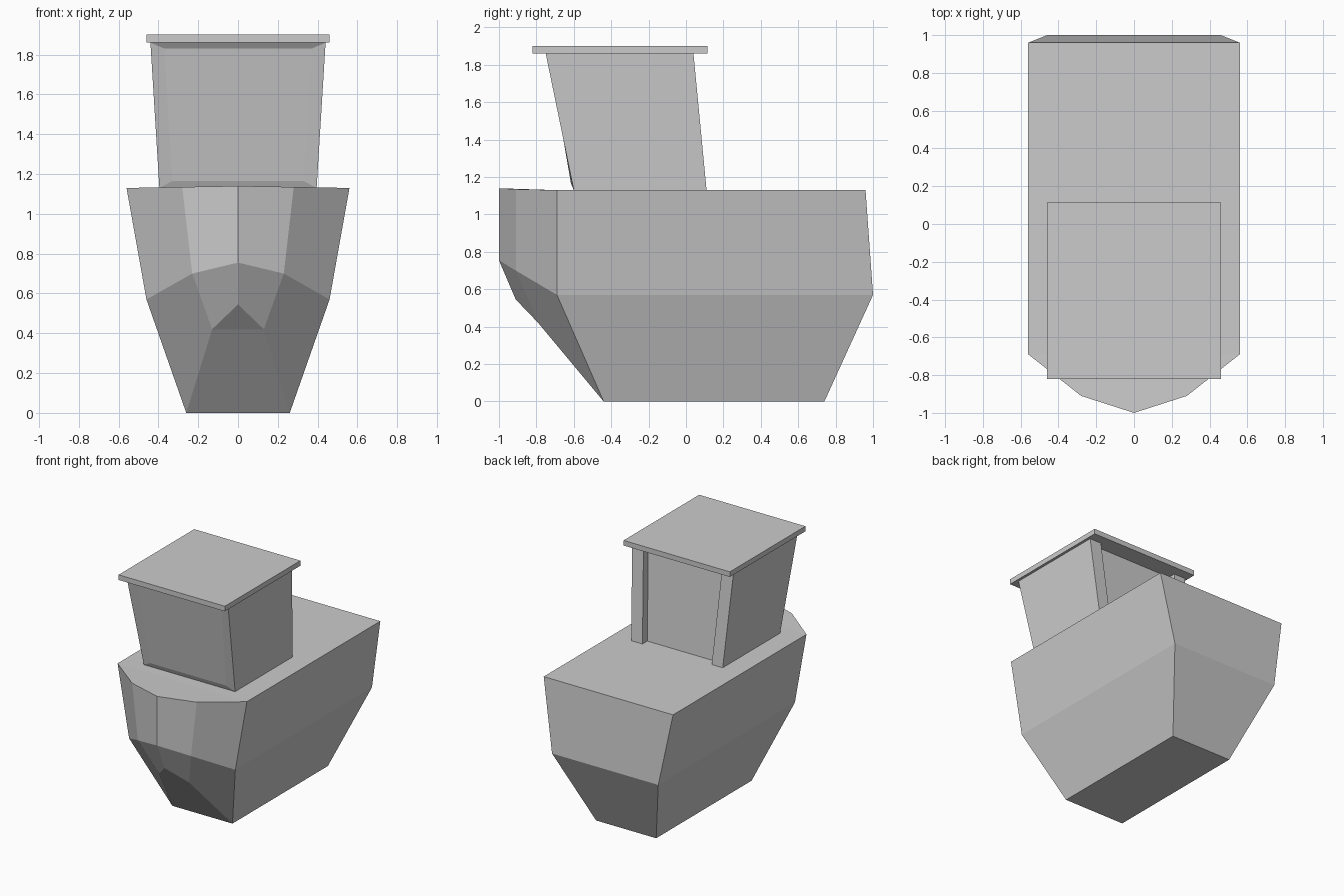
import bpy, bmesh

grey = bpy.data.materials.new("plain grey")
grey.diffuse_color = (0.6, 0.6, 0.6, 1)


def build(name, verts, faces):
    """Flat-shaded mesh object with consistent normals."""
    bm = bmesh.new()
    vs = [bm.verts.new(v) for v in verts]
    for f in faces:
        bm.faces.new([vs[i] for i in f])
    bmesh.ops.remove_doubles(bm, verts=bm.verts, dist=0.0005)
    bmesh.ops.recalc_face_normals(bm, faces=bm.faces)
    mesh = bpy.data.meshes.new(name)
    bm.to_mesh(mesh)
    bm.free()
    mesh.materials.append(grey)
    obj = bpy.data.objects.new(name, mesh)
    bpy.context.collection.objects.link(obj)
    return obj


def mirrored(verts, faces):
    """Add the x-mirrored half."""
    n = len(verts)
    both = verts + [(-x, y, z) for x, y, z in verts]
    return both, faces + [tuple(i + n for i in f) for f in faces]


# Hull: deck edge, chine, lower bow and keel plate (right half)
half = [
    (0.56, 0.96, 1.13), (0.56, -0.69, 1.13), (0.28, -0.91, 1.135), (0, -1, 1.14),   # deck 0-3
    (0.46, 1.0, 0.57), (0.46, -0.69, 0.57), (0.23, -0.91, 0.70), (0, -1, 0.755),    # chine 4-7
    (0.26, 0.74, 0), (0.26, -0.44, 0), (0.13, -0.79, 0.42), (0, -0.91, 0.545),      # keel 8-11
    (0, 0.96, 1.13), (0, 1.0, 0.57), (0, 0.74, 0), (0, -0.44, 0), (0, -0.79, 0.42), # centre 12-16
    (0, -0.69, 1.13),                                                               # deck centre 17
]
faces = [
    (0, 1, 5, 4), (1, 2, 6, 5), (2, 3, 7, 6),        # upper sides and bow
    (4, 5, 9, 8), (5, 6, 10, 9), (6, 7, 11, 10),     # lower sides and bow
    (10, 11, 16), (9, 10, 16, 15), (8, 9, 15, 14),   # stem wedge and bottom
    (0, 12, 13, 4), (4, 13, 14, 8),                  # stern
    (0, 1, 17, 12), (1, 2, 3, 17),                   # deck
]
build("hull", *mirrored(half, faces))

# Cabin: leaning walls, shaped front panel, shallow recess at the back
half = [
    (0.395, -0.60, 1.13), (0.395, 0.11, 1.13), (0.30, 0.11, 1.13), (0.30, 0.05, 1.13), (0, 0.05, 1.13), (0, -0.60, 1.13),
    (0.44, -0.75, 1.86), (0.44, 0.04, 1.86), (0.34, 0.04, 1.86), (0.34, -0.02, 1.86), (0, -0.02, 1.86), (0, -0.75, 1.86),
    (0.33, -0.615, 1.165), (0.37, -0.73, 1.83), (0, -0.615, 1.165), (0, -0.73, 1.83),
]
faces = [(i, i + 1, i + 7, i + 6) for i in range(4)]
faces += [(0, 6, 13, 12), (0, 12, 14, 5), (6, 11, 15, 13), (12, 13, 15, 14),
          (0, 1, 2, 3, 4, 5), (6, 7, 8, 9, 10, 11)]
build("cabin", *mirrored(half, faces))

# Roof slab
verts = [(x, y, z) for z in (1.86, 1.90) for x, y in
         ((-0.46, -0.82), (0.46, -0.82), (0.46, 0.115), (-0.46, 0.115))]
build("roof", verts, [(0, 1, 2, 3), (4, 5, 6, 7)] +
      [(i, (i + 1) % 4, (i + 1) % 4 + 4, i + 4) for i in range(4)])
